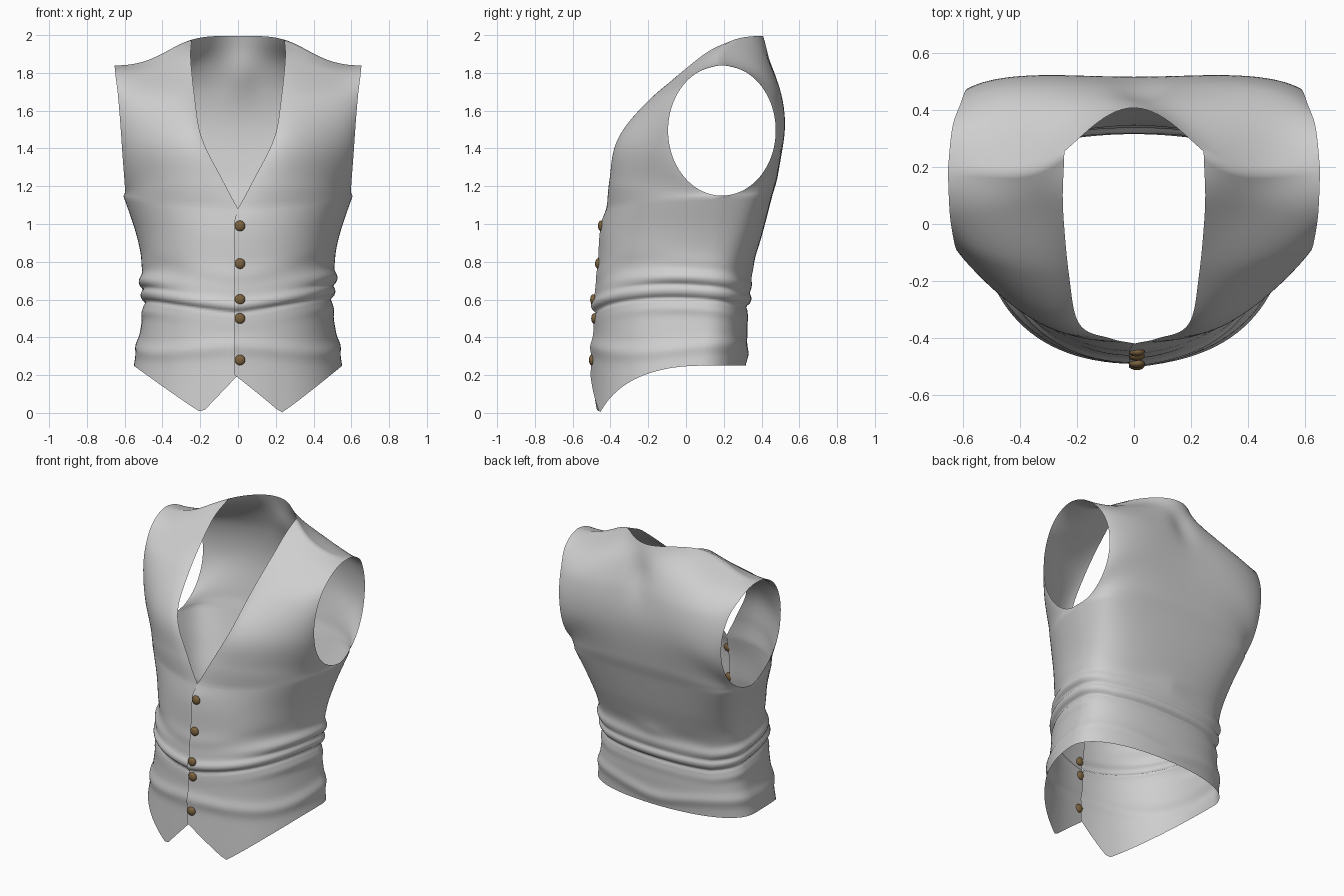
import bpy, bmesh, math
from mathutils import Vector as V

if "Cube" in bpy.data.objects:
    bpy.data.objects.remove(bpy.data.objects["Cube"])


def material(name, rgb):
    m = bpy.data.materials.new(name)
    m.diffuse_color = (*rgb, 1)
    m.use_nodes = True
    m.node_tree.nodes["Principled BSDF"].inputs["Base Color"].default_value = m.diffuse_color
    return m


cloth = material("grey cloth", (0.62, 0.62, 0.62))
brass = material("brown button", (0.2, 0.125, 0.05))

# Torso below the armholes: height, half width, seam y, front y, back y, front and back squareness
TORSO = [(.25, .552, .08, -.492, .315, .88, .9), (.42, .52, .10, -.478, .325, .88, .88),
         (.60, .495, .11, -.466, .325, .88, .85), (.78, .505, .13, -.453, .355, .9, .8),
         (.95, .54, .16, -.443, .405, .93, .72), (1.15, .607, .19, -.42, .457, .95, .62)]
UPPER_T = [1.25, 1.5, 1.7, 1.82, 1.98]
# Upper rows, each from the centre line or neckline out to the armhole
BACK_UP = [[(0, .485, 1.25), (.36, .468, 1.235), (.53, .405, 1.205), (.592, .30, 1.175)],
           [(0, .518, 1.5), (.28, .524, 1.48), (.47, .508, 1.44), (.585, .475, 1.41)],
           [(0, .495, 1.71), (.24, .503, 1.7), (.45, .487, 1.68), (.607, .44, 1.66)],
           [(0, .455, 1.86), (.23, .41, 1.865), (.43, .385, 1.81), (.638, .355, 1.775)],
           [(0, .41, 1.995), (.245, .215, 1.985), (.42, .175, 1.893), (.655, .19, 1.84)]]
FRONT_UP = [[(.075, -.405, 1.22), (.32, -.35, 1.215), (.51, -.17, 1.195), (.598, .085, 1.175)],
            [(.193, -.35, 1.46), (.345, -.325, 1.45), (.51, -.215, 1.43), (.616, -.08, 1.41)],
            [(.23, -.17, 1.675), (.36, -.165, 1.675), (.51, -.125, 1.665), (.635, -.055, 1.66)],
            [(.25, .06, 1.872), (.37, .04, 1.825), (.505, .035, 1.795), (.648, .03, 1.775)]]


def across(p, u):
    """Cubic through four evenly spaced points."""
    a, b, c, d = u * 3, u * 3 - 1, u * 3 - 2, u * 3 - 3
    return p[0] * (-b * c * d / 6) + p[1] * (a * c * d / 2) + p[2] * (-a * b * d / 2) + p[3] * (a * b * c / 6)


def across_back(p, u):
    """The same cubic, levelled at the centre so both halves meet smoothly."""
    q = across(p, u)
    s = -5.5 * p[0] + 9 * p[1] - 4.5 * p[2] + p[3]
    return q - V((0, s.y, s.z)) * (u * (1 - u) ** 5)


def torso_row(k, front):
    z, w, ys, yf, yb, ef, eb = k
    row = []
    for i in range(4):
        a = math.radians(30 * i)
        e = ef if front else eb
        s, c = math.sin(a) ** e, max(0, math.cos(a)) ** e
        if i == 3:
            c = 0
        zz = z - (.07 * (1 - i / 3) if front and z > 1.1 else 0)
        row.append(V((w * s, ys + ((yf if front else yb) - ys) * c, zz)))
    return row


back_up = [[V(p) for p in r] for r in BACK_UP]
front_up = [[V(p) for p in r] for r in FRONT_UP]
SHOULDER = back_up[-1]
front_up.append([across(SHOULDER, (3 + 2 * i) / 9) for i in range(4)])
KEYS_T = [k[0] for k in TORSO] + UPPER_T
BACK = [torso_row(k, False) for k in TORSO] + back_up
FRONT = [torso_row(k, True) for k in TORSO] + front_up
ARM = len(TORSO) - 1  # key row at the bottom of the armhole


def along(keys, j, t):
    """Smooth curve up one column of the key rows, free to turn at the armhole."""
    n = len(KEYS_T)
    i = max(i for i in range(n - 1) if KEYS_T[i] <= t + 1e-6)

    def slope(m):
        a, b = max(m - 1, 0), min(m + 1, n - 1)
        if m == ARM:
            a, b = i, i + 1
        return (keys[b][j] - keys[a][j]) / (KEYS_T[b] - KEYS_T[a])
    h = KEYS_T[i + 1] - KEYS_T[i]
    s = (t - KEYS_T[i]) / h
    return (keys[i][j] * (2 * s ** 3 - 3 * s * s + 1) + slope(i) * (h * (s ** 3 - 2 * s * s + s))
            + keys[i + 1][j] * (3 * s * s - 2 * s ** 3) + slope(i + 1) * (h * (s ** 3 - s * s)))


def bump(d, w):
    return math.exp(-(d / w) ** 2)


def wrinkle(p):
    """Waist folds pushed outward, and a shallow hollow below the back neck."""
    x, y, z = p
    th = abs(math.atan2(x, -y))
    zc = .53 + .08 * math.sin(min(th, 2.2)) ** 1.2 + .02 * x - (.03 if th > 2.2 else .03 * (th / 2.2) ** 3)
    side = .15 + .85 * math.sin(th) ** 4 + (.3 * math.sin(th / 2) ** 8)
    d = .021 * bump(z - zc - .04, .036) - .011 * bump(z - zc, .011)
    d += side * (.030 * bump(z - zc - .11, .036) - .010 * bump(z - zc - .07, .012))
    d += .010 * bump(z - zc + .055, .03) * side
    d += .012 * bump(z - (.33 + .06 * x * x + .02 * math.cos(3 * th)), .04)
    d += .006 * math.sin(4 * th + 1) * bump(z - zc - .19, .05)
    out = V((x, y, 0)).normalized() * d
    if y > .2:
        out.y -= .022 * bump(x - .02, .08) * bump(z - 1.8, .12)
    return p + out


def hem(x, tip):
    return .2 * (1 - x / tip) if x < tip else .25 * ((x - tip) / (.55 - tip)) ** 1.05


ROWS = ([.25 + .6 * i / 64 for i in range(64)] + [.85 + .3 * i / 16 for i in range(16)]
        + [1.15 + .83 * i / 40 for i in range(41)])
FRONT_COLS, BACK_COLS = 28, 42  # equal spacing along the shoulder seam


def vest_point(front, side, t, u):
    keys = FRONT if front else BACK
    row = [along(keys, j, t) for j in range(4)]
    if t > 1.15:  # rounded armhole edge
        a = math.pi * min(1, (t - 1.15) / .83) ** .95
        row[3].y = .19 + (-.285 if front else .285) * math.sin(a)
        row[3].z = 1.495 - .345 * math.cos(a)
    p = across(row, u) if front else across_back(row, u)
    if front:
        if t > 1.82:  # meet the back along the shoulder seam
            s = (t - 1.82) / .16
            v = (1 + 2 * u) / 3
            p += (across_back(SHOULDER, v) - across(SHOULDER, v)) * s * s
        tip = .23 if side > 0 else .19
        p.z += (hem(max(0, p.x) * .55 / row[3].x, tip) - .25) * max(0, 1 - (t - .25) / .3) ** 1.2
    p.x *= side
    p = wrinkle(p)
    if front and side > 0:  # overlapping placket
        f = (1 - u) ** 8 * min(1, max(0, (1.17 - t) / .12))
        p += V((-.018 * f, -.014 * f, 0))
    return p


# Waistcoat: mirrored front and back panels welded at the seams
bm = bmesh.new()
for side in (-1, 1):
    for front in (True, False):
        cols = FRONT_COLS if front else BACK_COLS
        # the front and back side seams share their row heights
        grid = [[bm.verts.new(vest_point(front, side, t, u / cols)) for u in range(cols + 1)] for t in ROWS]
        for r in range(len(ROWS) - 1):
            for c in range(cols):
                q = [grid[r][c], grid[r][c + 1], grid[r + 1][c + 1], grid[r + 1][c]]
                if (side > 0) != front:
                    q.reverse()
                bm.faces.new(q).smooth = True
bmesh.ops.remove_doubles(bm, verts=bm.verts, dist=.0012)
me = bpy.data.meshes.new("waistcoat")
bm.to_mesh(me)
bm.free()
me.materials.append(cloth)
bpy.context.collection.objects.link(bpy.data.objects.new("waistcoat", me))

# Buttons down the placket
for i, z in enumerate((.99, .79, .6, .5, .28)):
    t = min(ROWS, key=lambda r: abs(vest_point(True, 1, r, .02).z - z))
    y = vest_point(True, 1, t, .02).y
    bpy.ops.mesh.primitive_uv_sphere_add(segments=16, ring_count=10, radius=.028,
                                         location=(.01, y, z))
    b = bpy.context.object
    b.name = f"button_{i + 1}"
    b.scale = (1, .6, 1)
    b.data.materials.append(brass)
    bpy.ops.object.shade_smooth()
